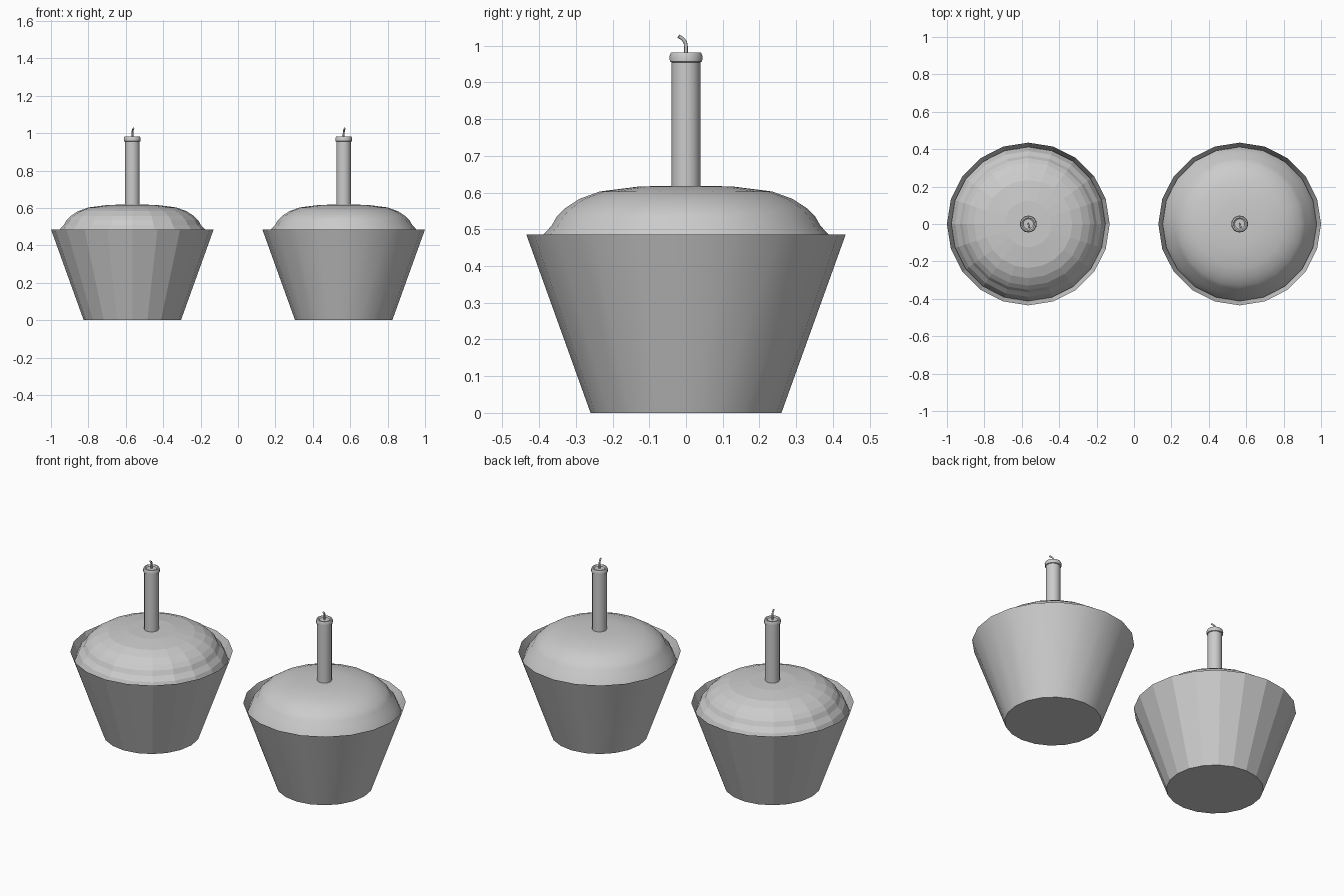
import bpy, bmesh, math
from mathutils import Vector

if "Cube" in bpy.data.objects:
    bpy.data.objects.remove(bpy.data.objects["Cube"])


def lathe(name, profile, sides, x, smooth_angle=None, cap_start=False, cap_end=False):
    """Revolve (radius, z) points around a vertical axis at x."""
    bm = bmesh.new()
    rings = []
    for r, z in profile:
        rings.append([bm.verts.new((r * math.cos(2 * math.pi * i / sides),
                                    r * math.sin(2 * math.pi * i / sides), z))
                      for i in range(sides)])
    for a, b in zip(rings, rings[1:]):
        for i in range(sides):
            j = (i + 1) % sides
            bm.faces.new((a[i], a[j], b[j], b[i]))
    if cap_start:
        bm.faces.new(list(reversed(rings[0])))
    if cap_end:
        bm.faces.new(rings[-1])
    return finish(name, bm, x, smooth_angle)


def finish(name, bm, x, smooth_angle):
    mesh = bpy.data.meshes.new(name)
    bm.to_mesh(mesh)
    bm.free()
    ob = bpy.data.objects.new(name, mesh)
    ob.location.x = x
    bpy.context.collection.objects.link(ob)
    if smooth_angle:
        bpy.ops.object.select_all(action='DESELECT')
        ob.select_set(True)
        bpy.context.view_layer.objects.active = ob
        bpy.ops.object.shade_smooth_by_angle(angle=math.radians(smooth_angle))
    return ob


def tube(name, path, radius, sides, x):
    """Sweep a small circle along a path bending in y."""
    pts = [Vector(p) for p in path]
    bm = bmesh.new()
    rings = []
    for k, p in enumerate(pts):
        t = (pts[min(k + 1, len(pts) - 1)] - pts[max(k - 1, 0)]).normalized()
        u = Vector((1, 0, 0))
        u = (u - t * u.dot(t)).normalized()
        v = t.cross(u)
        rings.append([bm.verts.new(p + radius * (u * math.cos(2 * math.pi * i / sides)
                                                 + v * math.sin(2 * math.pi * i / sides)))
                      for i in range(sides)])
    for a, b in zip(rings, rings[1:]):
        for i in range(sides):
            j = (i + 1) % sides
            bm.faces.new((a[i], a[j], b[j], b[i]))
    bm.faces.new(list(reversed(rings[0])))
    bm.faces.new(rings[-1])
    return finish(name, bm, x, 50)


WRAPPER = [(0.26, 0), (0.435, 0.486)]
CAKE = [(0.412, 0.435), (0.39, 0.484), (0.366, 0.51), (0.352, 0.535), (0.33, 0.557),
        (0.29, 0.583), (0.235, 0.603), (0.125, 0.617), (0.04, 0.618)]
CANDLE = [(0.039, 0.58), (0.039, 0.955), (0.044, 0.957), (0.045, 0.972),
          (0.041, 0.981), (0.034, 0.982), (0.027, 0.976)]
WICK = [(0, 0, 0.97), (0, 0, 0.998), (0.001, -0.002, 1.01),
        (0.003, -0.009, 1.019), (0.006, -0.02, 1.026)]

# Left cupcake is faceted, right one is smooth
for side, x, angle in (("left", -0.565, None), ("right", 0.565, 40)):
    lathe(side + "_wrapper", WRAPPER, 20, x, angle, cap_start=True)
    lathe(side + "_cake", CAKE, 20, x, angle, cap_end=True)
    lathe(side + "_candle", CANDLE, 20, x, 40, cap_start=True, cap_end=True)
    tube(side + "_wick", WICK, 0.005, 8, x)
